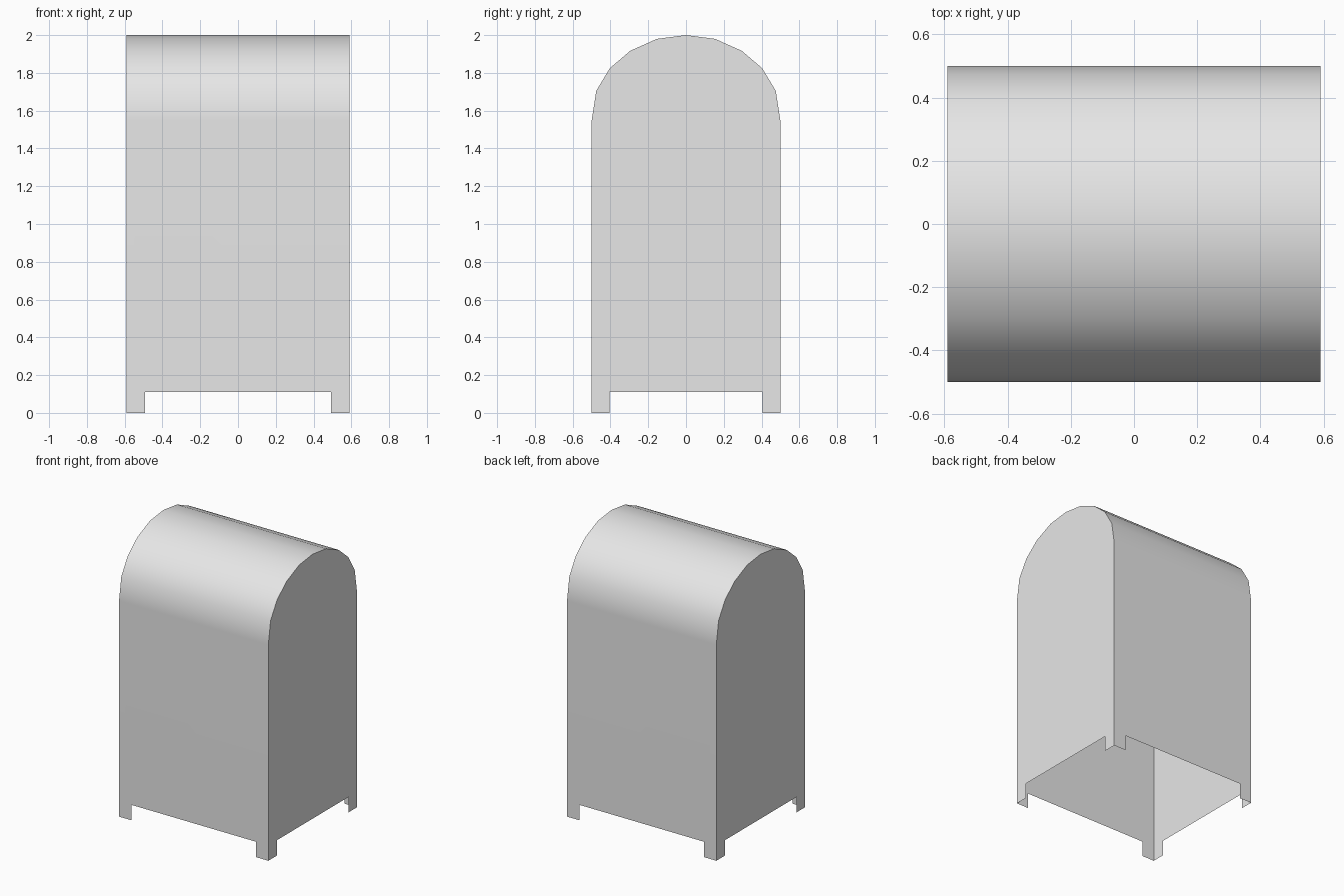
import bpy
import bmesh

cube = bpy.data.objects.get("Cube")
if cube:
    bpy.data.objects.remove(cube, do_unlink=True)

HALF_X, HALF_Y = 0.59, 0.50    # outer half sizes
LEG_X, LEG_Y = 0.493, 0.405    # inner edges of the legs
LEG_TOP, EAVE = 0.11, 1.545    # floor clearance and start of the arch

# Arch profile (y, z): half is listed, the other half mirrored
half_arch = [(HALF_Y, EAVE), (0.475, 1.705), (0.403, 1.825), (0.295, 1.917), (0.154, 1.98)]
arch = half_arch + [(0, 2.0)] + [(-y, z) for y, z in reversed(half_arch)]


def foot_outline(half, inner):
    """Lower edge of a wall with a leg at each end, from -half to +half."""
    return [(-half, 0), (-inner, 0), (-inner, LEG_TOP),
            (inner, LEG_TOP), (inner, 0), (half, 0)]


bm = bmesh.new()


def add_face(points):
    return bm.faces.new([bm.verts.new(p) for p in points])


# End walls with arched tops
for x in (-HALF_X, HALF_X):
    add_face([(x, y, z) for y, z in foot_outline(HALF_Y, LEG_Y) + arch])

# Front and back walls
for y in (-HALF_Y, HALF_Y):
    outline = foot_outline(HALF_X, LEG_X) + [(HALF_X, EAVE), (-HALF_X, EAVE)]
    add_face([(x, y, z) for x, z in outline])

# Curved roof strips
for (y0, z0), (y1, z1) in zip(arch, arch[1:]):
    add_face([(-HALF_X, y0, z0), (HALF_X, y0, z0), (HALF_X, y1, z1), (-HALF_X, y1, z1)])

# Join the sheets into one shell, open underneath, facing outwards
bmesh.ops.remove_doubles(bm, verts=bm.verts, dist=0.0001)
for face in bm.faces:
    face.normal_update()
    centre = face.calc_center_median()
    centre.z -= 1
    if face.normal.dot(centre) < 0:
        face.normal_flip()

mesh = bpy.data.meshes.new("box_shell")
bm.to_mesh(mesh)
bm.free()
shell = bpy.data.objects.new("box_shell", mesh)
bpy.context.collection.objects.link(shell)

# Plain grey paint
grey = bpy.data.materials.new("light_grey")
grey.use_nodes = True
colour = (0.8, 0.8, 0.8, 1)
grey.diffuse_color = colour
grey.node_tree.nodes["Principled BSDF"].inputs["Base Color"].default_value = colour
mesh.materials.append(grey)

# Smooth arch with crisp end edges and flat walls
bpy.ops.object.select_all(action="DESELECT")
shell.select_set(True)
bpy.context.view_layer.objects.active = shell
bpy.ops.object.shade_smooth_by_angle(angle=0.6)
weighted = shell.modifiers.new("flat_walls", "WEIGHTED_NORMAL")
weighted.keep_sharp = True
